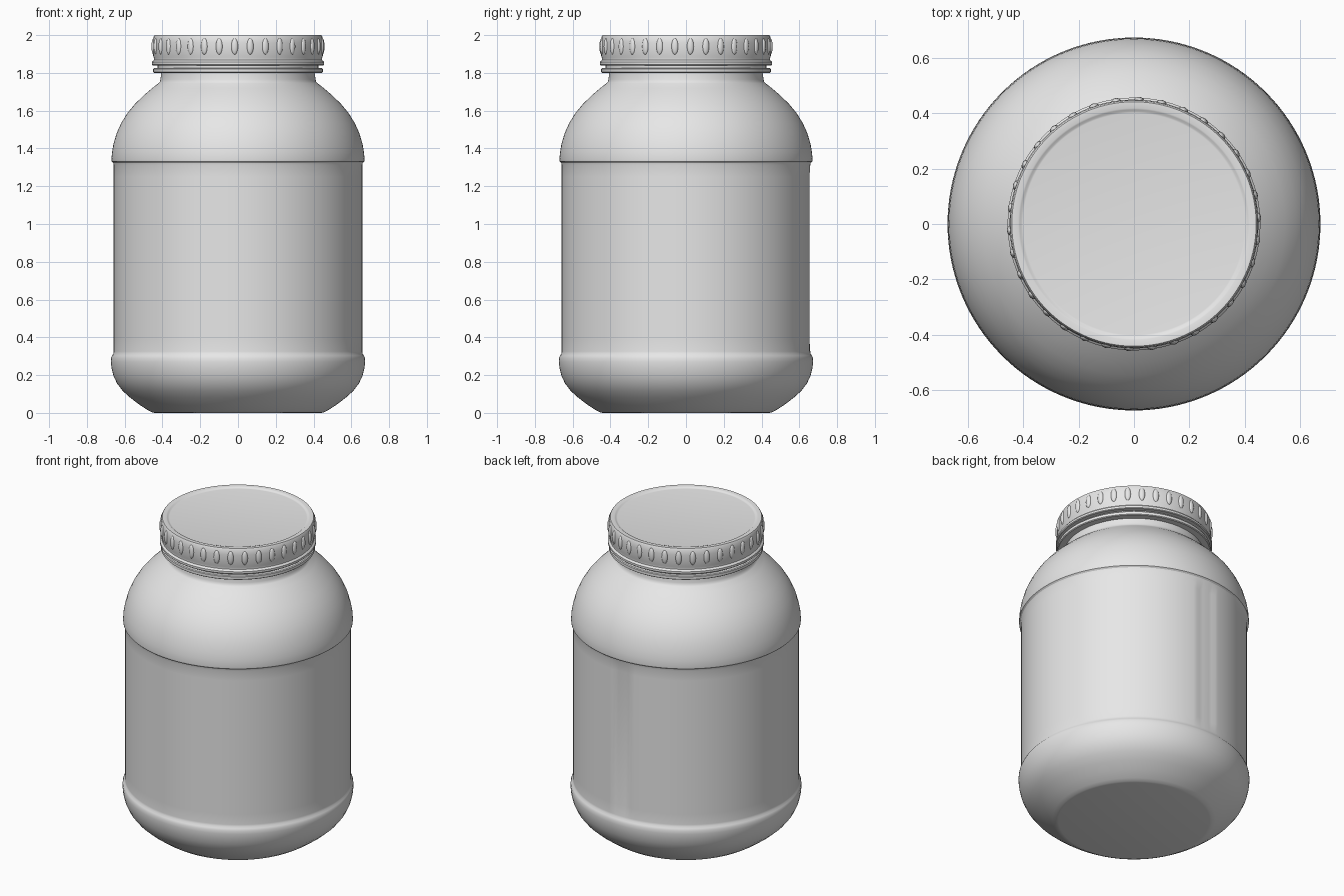
import bpy, bmesh, math
from mathutils import Matrix

if "Cube" in bpy.data.objects:
    bpy.data.objects.remove(bpy.data.objects["Cube"])

grey = bpy.data.materials.new("plain_grey")
grey.diffuse_color = (0.8, 0.8, 0.8, 1)
grey.use_nodes = True
grey.node_tree.nodes["Principled BSDF"].inputs["Base Color"].default_value = grey.diffuse_color


def finish(bm, name, angle=35):
    bmesh.ops.recalc_face_normals(bm, faces=bm.faces)
    mesh = bpy.data.meshes.new(name)
    bm.to_mesh(mesh)
    bm.free()
    ob = bpy.data.objects.new(name, mesh)
    bpy.context.collection.objects.link(ob)
    mesh.materials.append(grey)
    bpy.ops.object.select_all(action='DESELECT')
    ob.select_set(True)
    bpy.context.view_layer.objects.active = ob
    bpy.ops.object.shade_smooth_by_angle(angle=math.radians(angle))
    return ob


def lathe(profile, n=180):
    """Revolve (radius, height) points round z; flat discs close both ends."""
    bm = bmesh.new()
    rings = [[bm.verts.new((r * math.cos(2 * math.pi * i / n),
                            r * math.sin(2 * math.pi * i / n), z))
              for i in range(n)] for r, z in profile]
    for a, b in zip(rings, rings[1:]):
        for i in range(n):
            j = (i + 1) % n
            bm.faces.new((a[i], a[j], b[j], b[i]))
    bm.faces.new(rings[0][::-1])
    bm.faces.new(rings[-1])
    return bm


# Jar body: rounded base, straight label panel, domed shoulder and neck
body = [(0.44, 0), (0.455, 0.003), (0.475, 0.013), (0.52, 0.042), (0.57, 0.08),
        (0.61, 0.116), (0.64, 0.155), (0.66, 0.198), (0.67, 0.24), (0.673, 0.27),
        (0.672, 0.29), (0.667, 0.303), (0.66, 0.312), (0.658, 0.325),
        (0.658, 0.39), (0.658, 1.25), (0.658, 1.312), (0.661, 1.324), (0.669, 1.332),
        (0.67, 1.342), (0.667, 1.38), (0.66, 1.42), (0.643, 1.48), (0.618, 1.535),
        (0.585, 1.588), (0.545, 1.636), (0.50, 1.68), (0.455, 1.719), (0.421, 1.745),
        (0.414, 1.753), (0.411, 1.765), (0.406, 1.80), (0.406, 1.85)]
bm = lathe(body)
# Shallow vertical gap at the back, between the two ends of the wrap-round label
for v in bm.verts:
    if 0.35 < v.co.z < 1.28 and abs(math.atan2(v.co.y, v.co.x) - math.pi / 2) < math.radians(5.1):
        v.co.x *= 0.988
        v.co.y *= 0.988
finish(bm, "jar_body", 30)

# Tamper band below the lid
finish(lathe([(0.40, 1.80), (0.444, 1.80), (0.449, 1.804), (0.449, 1.821),
              (0.444, 1.825), (0.40, 1.825)]), "tamper_band")

# Screw lid with a bottom flange and a slightly sunken top
finish(lathe([(0.40, 1.815), (0.425, 1.815), (0.425, 1.84), (0.452, 1.84),
              (0.456, 1.844), (0.456, 1.857), (0.45, 1.864), (0.445, 1.867),
              (0.445, 1.88), (0.449, 1.89), (0.449, 1.96), (0.446, 1.992),
              (0.441, 2.0), (0.418, 2.0), (0.412, 1.998), (0.406, 1.993),
              (0.40, 1.992)]), "screw_lid")

# Oval grip bumps round the lid
bm = bmesh.new()
count = 34
for i in range(count):
    a = -math.pi / 2 - 0.04 + 2 * math.pi * i / count
    m = (Matrix.Rotation(a, 4, 'Z') @ Matrix.Translation((0.447, 0, 1.94))
         @ Matrix.Diagonal((0.012, 0.018, 0.043, 1)))
    bmesh.ops.create_uvsphere(bm, u_segments=20, v_segments=12, radius=1, matrix=m)
finish(bm, "lid_grips", 60)
